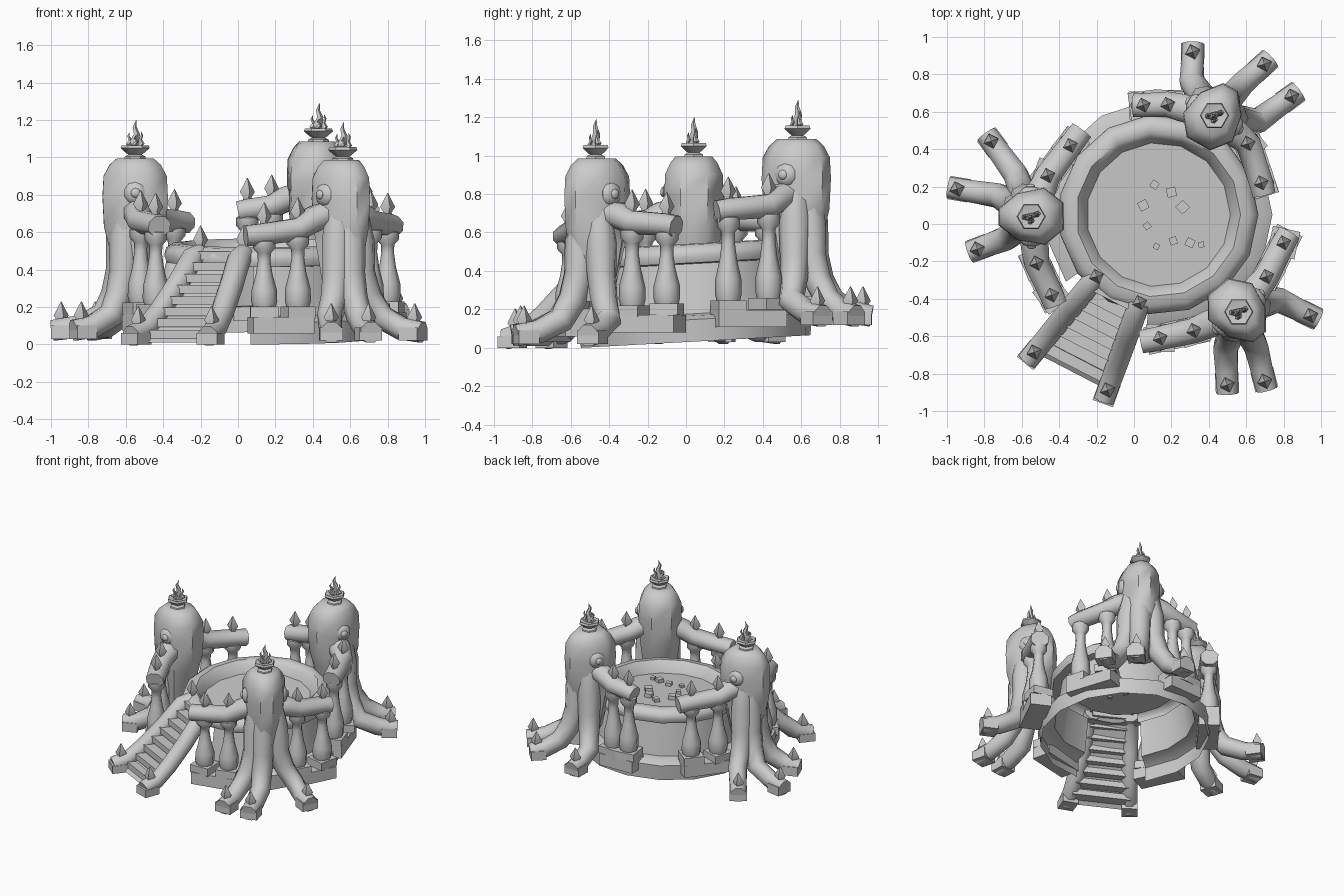
import bpy, bmesh, math
from mathutils import Vector, Matrix

if "Cube" in bpy.data.objects:
    bpy.data.objects.remove(bpy.data.objects["Cube"])

CX, CY = 0.13, 0.05                      # pool centre


def lift(y):                             # the ground rises gently to the back
    return 0.038 + (y - CY) * 0.055


def make(name, bm):
    bmesh.ops.recalc_face_normals(bm, faces=bm.faces)
    me = bpy.data.meshes.new(name)
    bm.to_mesh(me)
    bm.free()
    ob = bpy.data.objects.new(name, me)
    bpy.context.collection.objects.link(ob)
    return ob


def loft(name, rings, cap=True, skip=()):
    bm = bmesh.new()
    vr = [[bm.verts.new(p) for p in r] for r in rings]
    n = len(vr[0])
    for j, (a, b) in enumerate(zip(vr, vr[1:])):
        for i in range(n):
            if (j, i) not in skip:
                bm.faces.new((a[i], a[(i + 1) % n], b[(i + 1) % n], b[i]))
    if cap:
        bm.faces.new(vr[0])
        bm.faces.new(vr[-1])
    bmesh.ops.delete(bm, geom=[v for v in bm.verts if not v.link_faces], context='VERTS')
    return make(name, bm)


def lathe(name, prof, at, n=8, turn=0.0):
    rings = [[(at[0] + r * math.cos(turn + 2 * math.pi * i / n),
               at[1] + r * math.sin(turn + 2 * math.pi * i / n), at[2] + z)
              for i in range(n)] for r, z in prof]
    return loft(name, rings)


def tube(name, pts, radii, n=8, flat=1.0):
    pts = [Vector(p) for p in pts]
    rings = []
    h = pts[-1] - pts[0]
    for i, p in enumerate(pts):
        t = (pts[min(i + 1, len(pts) - 1)] - pts[max(i - 1, 0)]).normalized()
        side = Vector((-h.y, h.x, 0)).normalized()
        if Vector((t.x, t.y)).length > 0.6:      # follow bends in plan
            side = Vector((-t.y, t.x, 0)).normalized()
        up = t.cross(side).normalized()
        rings.append([p + radii[i] * (math.cos(a) * side + flat * math.sin(a) * up)
                      for a in [2 * math.pi * (k + 0.5) / n for k in range(n)]])
    return loft(name, rings)


def box(name, at, size, angle=0.0):
    bm = bmesh.new()
    bmesh.ops.create_cube(bm, size=1.0)
    bm.transform(Matrix.Translation(at) @ Matrix.Rotation(angle, 4, 'Z') @ Matrix.Diagonal((*size, 1)))
    return make(name, bm)


def spike(x, y, z, turn=0.3):
    lathe("spike", [(.03, -.02), (.022, .02), (.042, .05), (.002, .125)], (x, y, z), 4, turn)


# Pool: footing, wall, thick rim and sunken floor; open underneath and behind the stairs
N = 15
prof = [(.60, -.005), (.61, .11), (.57, .13), (.50, .14), (.46, .40), (.52, .405), (.535, .44),
        (.525, .475), (.49, .50), (.44, .505), (.41, .475), (.385, .42)]
rings = []
for r, z in prof:
    ring = []
    for i in range(N):
        a = 2 * math.pi * i / N
        y = CY + r * math.sin(a)
        ring.append((CX + r * math.cos(a), y, z + lift(y)))
    rings.append(ring)
loft("pool_wall", rings, cap=False, skip={(j, i) for j in range(4) for i in (9, 10)})
bm = bmesh.new()
bm.faces.new([bm.verts.new(p) for p in rings[-1]])
make("pool_floor", bm)

# Small blocks lying in the pool
for x, y, s in [(.05, .10, .05), (.11, .21, .04), (.20, .17, .05), (.26, .09, .055), (.07, -.01, .035),
                (.12, -.12, .03), (.21, -.09, .04), (.30, -.10, .045), (.36, -.11, .03)]:
    box("pool_block", (x, y, .425 + lift(y)), (s, s, s), x * 9)


def baluster(x, y, top):
    z = lift(y) + .14
    a = math.atan2(y - CY, x - CX)
    box("baluster_plinth", (x, y, z + .03), (.15, .15, .06), a)
    h = top - z - .06
    lathe("baluster", [(.062, 0), (.07, .08 * h), (.068, .25 * h), (.045, .48 * h), (.034, .68 * h),
                       (.036, .80 * h), (.06, .87 * h), (.06, .97 * h), (.04, h)], (x, y, z + .06), 8)


def flame(x, y, z):
    for dx, dy, h, r in [(0, 0, .15, .026), (.03, .012, .09, .016), (-.03, .0, .085, .016), (0, -.025, .07, .014)]:
        w = .012 if dx <= 0 else -.01
        p = [(x + dx * k + w * s, y + dy * k + w * s * .6, z + h * t)
             for t, k, s in [(0, .4, 0), (.25, 1, -.5), (.5, 1.1, .7), (.75, 1.1, -.3), (1, 1.2, .5)]]
        radii = [r * .7, r, r * .7, r * .45, .001]
        loft("flame", [[(q[0] + rr * math.cos(a), q[1] + rr * math.sin(a), q[2])
                        for a in [k * 2 * math.pi / 5 for k in range(5)]] for q, rr in zip(p, radii)])


def octopus(c, dz, legs, arms):
    c = Vector((c[0], c[1], 0))
    u = Vector((c.x - CX, c.y - CY, 0)).normalized()
    v = Vector((-u.y, u.x, 0))
    # Head and trunk: narrower on the outer side
    rings = []
    for z, ru, rv in [(.24, .08, .09), (.40, .115, .11), (.52, .145, .125), (.62, .17, .135),
                      (.78, .178, .143), (.89, .172, .14), (.95, .14, .115), (.985, .10, .09)]:
        ring = []
        for k in range(8):
            a = 2 * math.pi * (k + .5) / 8
            s = math.cos(a)
            ring.append(c + u * (ru * 1.06 * s) + v * (rv * 1.06 * math.sin(a) * (1 - .25 * s))
                        + Vector((0, 0, z + dz)))
        rings.append(ring)
    loft("octopus_head", rings)
    # Eyes on both flanks
    basis = Matrix((u, Vector((0, 0, 1)), v)).transposed().to_4x4()
    for sgn in (1, -1):
        for r, d, dep in [(.062, .13, .032), (.026, .16, .014)]:
            bm = bmesh.new()
            bmesh.ops.create_uvsphere(bm, u_segments=10, v_segments=6, radius=1)
            bm.transform(Matrix.Translation(c + v * sgn * d + Vector((0, 0, .80 + dz))) @ basis
                         @ Matrix.Diagonal((r, r, dep, 1)))
            make("eye", bm)
    # Three legs dropping from the trunk, bending at a knee point and running out to the ground
    for knee, foot in legs:
        k = Vector((*knee, 0)) - c
        e = Vector((*foot, 0)) - c
        path = [(k * .3, .70), (k * .42, .55), (k * .47, .38), (k * .66, .25), (k, .145),
                (k.lerp(e, .5), .085), (e, .065)]
        tube("leg", [c + p + Vector((0, 0, z + dz)) for p, z in path],
             [.075, .085, .078, .074, .07, .065, .06])
        d = (e - k).normalized()
        box("foot_tip", c + e - d * .055 + Vector((0, 0, .055 + dz)), (.11, .125, .07), math.atan2(d.y, d.x))
        spike(*(c + e - d * .045 + Vector((0, 0, .095 + dz))))
    # Two arms forming the railing, on balusters
    for s1, s2, end, ze in arms:
        z1 = ze * .75 + (.72 + dz) * .25
        a, b = Vector((*s1, z1)), Vector((*s2, ze + .01))
        st = c * .65 + Vector((s1[0], s1[1], 0)) * .35 + Vector((0, 0, .70 + dz))
        tube("railing_arm", [st, (st + a) / 2 + Vector((0, 0, .01)), a, b, (*end, ze)],
             [.08, .08, .073, .069, .067], 8, .9)
        for p in (a, b):
            spike(p.x, p.y, p.z + .045)
            baluster(p.x, p.y, p.z - .03)
        m = (a + b) / 2
        ang = math.atan2(b.y - a.y, b.x - a.x)
        box("baluster_footing", (m.x, m.y, lift(m.y) + .10), ((b - a).length + .15, .15, .09), ang)
    # Fire bowl on the head
    lathe("fire_bowl", [(.06, -.01), (.055, .02), (.035, .03), (.05, .04), (.078, .065), (.072, .08), (.03, .07)],
          (c.x, c.y, .975 + dz), 6)
    flame(c.x, c.y, 1.04 + dz)


octopus((-.55, .04), .01, [((-.72, .15), (-.99, .195)), ((-.63, .26), (-.79, .48)), ((-.68, -.075), (-.88, -.15))],
        [((-.46, .26), (-.34, .42), (-.28, .50), .65), ((-.52, -.21), (-.44, -.38), (-.42, -.43), .63)])
octopus((.43, .58), .10, [((.31, .76), (.315, .965)), ((.57, .74), (.73, .885)), ((.66, .55), (.88, .71))],
        [((.18, .64), (.05, .635), (.0, .635), .71), ((.61, .43), (.68, .22), (.695, .16), .71)])
octopus((.56, -.47), 0, [((.77, -.405), (.985, -.51)), ((.65, -.65), (.71, -.885)), ((.49, -.66), (.50, -.905))],
        [((.32, -.57), (.14, -.61), (.04, -.63), .58), ((.71, -.28), (.80, -.10), (.83, -.05), .63)])

# Staircase: curved side rails, treads and a backing slope
shape = [(0, .48), (.12, .46), (.35, .31), (.6, .17), (.8, .08), (1, .045)]
tops = [Vector((-.20, -.28, 0)), Vector((.03, -.42, 0))]
bots = [Vector((-.57, -.73, 0)), Vector((-.16, -.94, 0))]
for p, q in zip(tops, bots):
    tube("stair_rail", [p.lerp(q, t) + Vector((0, 0, z)) for t, z in shape],
         [.058, .063, .063, .062, .06, .058])
    d = q - p
    box("rail_foot", p.lerp(q, .93) + Vector((0, 0, .03)), (.12, .115, .06), math.atan2(d.y, d.x))
    spike(*(p + Vector((0, 0, .51))))
    spike(*(p.lerp(q, .9) + Vector((0, 0, .08))))
across = math.atan2(bots[1].y - bots[0].y, bots[1].x - bots[0].x)
for i in range(8):
    t = .05 + i * .105
    a, b = tops[0].lerp(bots[0], t), tops[1].lerp(bots[1], t)
    box("stair_tread", (a + b) / 2 + Vector((0, 0, .475 - i * .06)), ((b - a).length, .085, .045), across)
bm = bmesh.new()
bm.faces.new([bm.verts.new(p + Vector((0, 0, z))) for p, z in
              [(tops[0], .45), (tops[1], .45), (bots[1].lerp(tops[1], .1), .01), (bots[0].lerp(tops[0], .1), .01)]])
make("stair_backing", bm)

for o in bpy.data.objects:
    o.select_set(True)
    bpy.context.view_layer.objects.active = o
bpy.ops.object.shade_smooth_by_angle(angle=math.radians(50))
